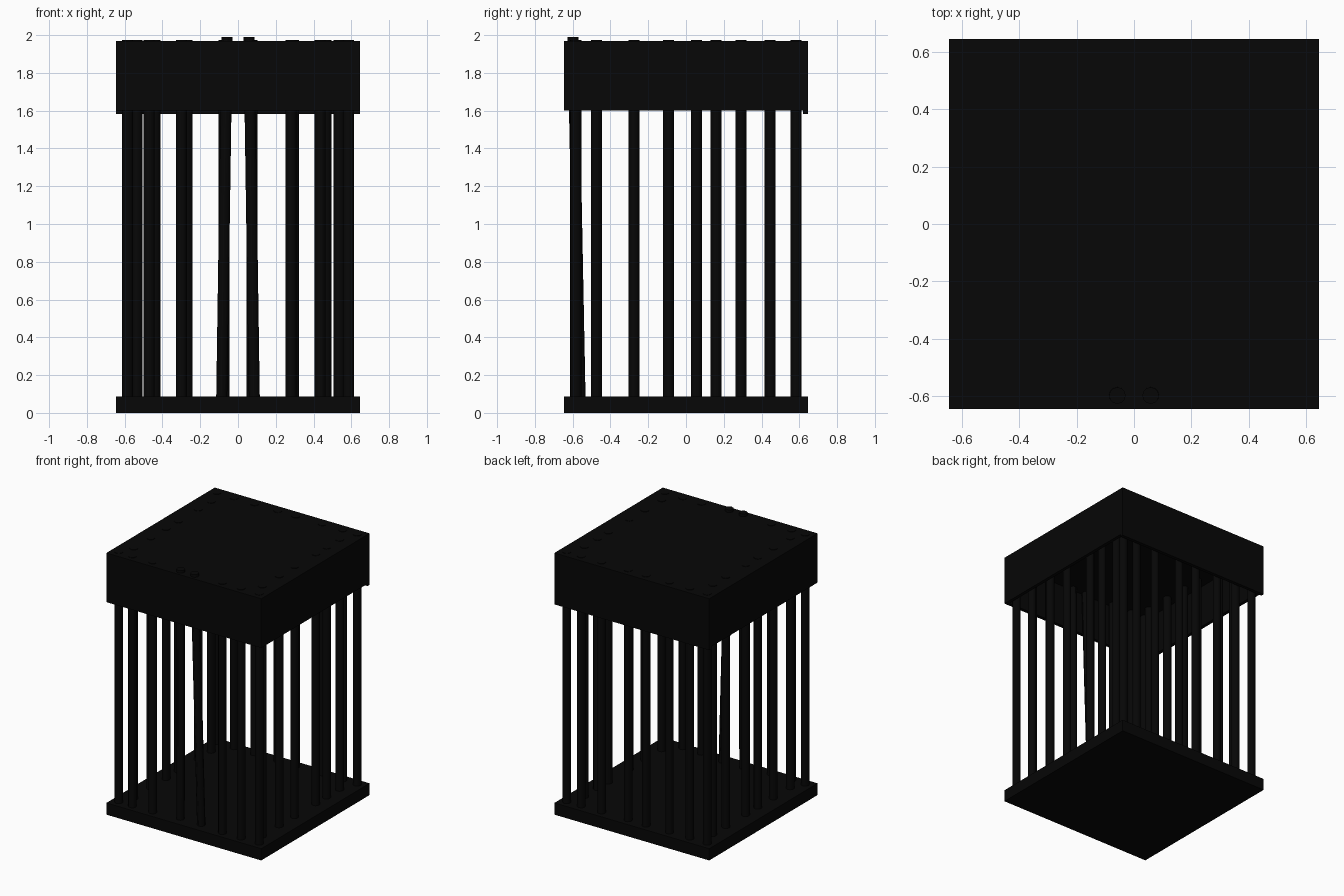
import bpy
from mathutils import Vector

if "Cube" in bpy.data.objects:
    bpy.data.objects.remove(bpy.data.objects["Cube"])

dark = bpy.data.materials.new("dark_iron")
dark.diffuse_color = (0.002, 0.002, 0.002, 1)
dark.use_nodes = True
dark.node_tree.nodes["Principled BSDF"].inputs["Base Color"].default_value = dark.diffuse_color


def box(name, x0, x1, y0, y1, z0, z1):
    bpy.ops.mesh.primitive_cube_add(
        size=1, location=((x0 + x1) / 2, (y0 + y1) / 2, (z0 + z1) / 2))
    ob = bpy.context.object
    ob.name = name
    ob.scale = (x1 - x0, y1 - y0, z1 - z0)
    bpy.ops.object.transform_apply(location=False, rotation=False, scale=True)
    ob.data.materials.append(dark)
    return ob


def bar(name, foot, head, r=0.029):
    # round bar between two points
    a, b = Vector(foot), Vector(head)
    d = b - a
    bpy.ops.mesh.primitive_cylinder_add(
        vertices=12, radius=r, depth=d.length, location=(a + b) / 2)
    ob = bpy.context.object
    ob.name = name
    ob.rotation_euler = Vector((0, 0, 1)).rotation_difference(d).to_euler()
    ob.data.materials.append(dark)
    bpy.ops.object.shade_smooth_by_angle()
    return ob


H = 0.645   # half width of floor and roof
T = 0.025   # roof skirt thickness
Z0, Z1 = 0.04, 1.973

# floor slab and roof plate
box("floor_slab", -H, H, -H, H, 0, 0.088)
box("roof_plate", -H, H, -H, H, 1.92, 1.97)

# skirt boards hanging from the hollow roof
box("front_skirt", -H, H, -H, -H + T, 1.60, 1.93)
box("back_skirt", -H, H, H - T, H, 1.583, 1.93)
for s, side in ((-1, "left"), (1, "right")):
    xs = sorted((s * H, s * (H - T)))
    box(side + "_skirt", xs[0], xs[1], -H + T, H - T, 1.60, 1.93)

# corner posts
for sx in (-1, 1):
    for sy in (-1, 1):
        bar("corner_post", (sx * 0.585, sy * 0.583, Z0), (sx * 0.585, sy * 0.583, Z1))

# front bars, the middle pair loosened and leaning
for x in (-0.47, -0.30, 0.28, 0.435):
    bar("front_bar", (x, -0.585, Z0), (x, -0.585, Z1))
for s in (-1, 1):
    bar("loose_front_bar", (s * 0.087, -0.56, Z0), (s * 0.058, -0.598, 1.99))

# back bars
for x in (-0.44, -0.27, -0.075, 0.075, 0.295, 0.465):
    bar("back_bar", (x, 0.582, Z0), (x, 0.582, Z1))

# side bars, one on each side bent out of the even spacing
for s, side, odd in ((-1, "left", 0.055), (1, "right", 0.16)):
    for y in (-0.475, -0.275, -0.092, odd, 0.29, 0.445):
        bar(side + "_bar", (s * 0.535, y, Z0), (s * 0.535, y, Z1))
